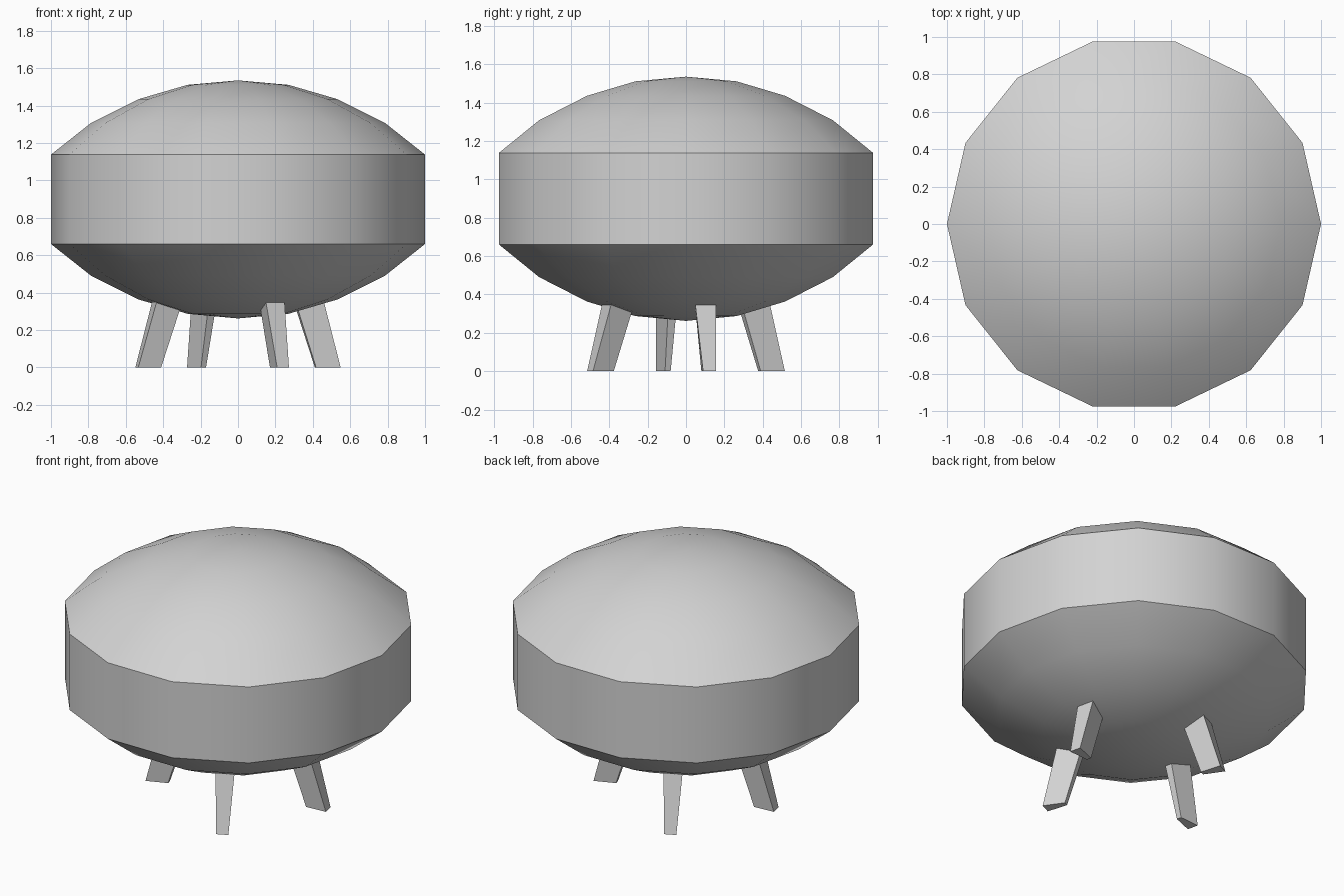
import bpy
import bmesh
from math import cos, sin, pi

SIDES = 14
STEP = 2 * pi / SIDES

default = bpy.data.objects.get("Cube")
if default:
    bpy.data.objects.remove(default, do_unlink=True)

# Single plain grey finish
grey = bpy.data.materials.new("plain_grey")
grey.use_nodes = True
grey.diffuse_color = (0.65, 0.65, 0.65, 1)
bsdf = next(n for n in grey.node_tree.nodes if n.type == "BSDF_PRINCIPLED")
bsdf.inputs["Base Color"].default_value = grey.diffuse_color


def finish(name, bm):
    bmesh.ops.recalc_face_normals(bm, faces=bm.faces)
    mesh = bpy.data.meshes.new(name)
    bm.to_mesh(mesh)
    bm.free()
    mesh.materials.append(grey)
    obj = bpy.data.objects.new(name, mesh)
    bpy.context.collection.objects.link(obj)
    return obj


def skin(bm, lower, upper):
    n = len(lower)
    for i in range(n):
        j = (i + 1) % n
        bm.faces.new((lower[i], lower[j], upper[j], upper[i]))


def build_body():
    # Shallow bowl, upright band and shallow dome as one turned shell
    profile = [(0.27, 0.287), (0.53, 0.363), (0.785, 0.49), (1, 0.66),
               (1, 1.138), (0.785, 1.308), (0.53, 1.435), (0.27, 1.511)]
    bm = bmesh.new()
    rings = [[bm.verts.new((r * cos(i * STEP), r * sin(i * STEP), z))
              for i in range(SIDES)] for r, z in profile]
    for lower, upper in zip(rings, rings[1:]):
        skin(bm, lower, upper)
    for ring, z in ((rings[0], 0.262), (rings[-1], 1.535)):
        tip = bm.verts.new((0, 0, z))
        for i in range(SIDES):
            bm.faces.new((ring[i], ring[(i + 1) % SIDES], tip))
    return finish("body", bm)


def build_leg(name, angle):
    # Tapered wedge: narrow inner edge, wide outer edge, splayed outward
    # Each corner pair is (radius, half width, height)
    top = [(0.325, 0.022, 0.306), (0.46, 0.055, 0.346)]
    foot = [(0.425, 0.015, 0), (0.555, 0.035, 0)]
    bm = bmesh.new()

    def loop(inner, outer):
        corners = [(inner, -1), (outer, -1), (outer, 1), (inner, 1)]
        return [bm.verts.new((r * cos(angle) - s * w * sin(angle),
                              r * sin(angle) + s * w * cos(angle), z))
                for (r, w, z), s in corners]

    lower, upper = loop(*foot), loop(*top)
    skin(bm, lower, upper)
    bm.faces.new(lower)
    bm.faces.new(upper)
    return finish(name, bm)


body = build_body()
bpy.ops.object.select_all(action="DESELECT")
body.select_set(True)
bpy.context.view_layer.objects.active = body
bpy.ops.object.shade_smooth_by_angle(angle=pi / 6)

# Legs sit under the middles of four body facets
for name, facet in (("left_leg", 0.5), ("back_leg", 4.5),
                    ("right_leg", 7.5), ("front_leg", -2.5)):
    build_leg(name, facet * STEP)
